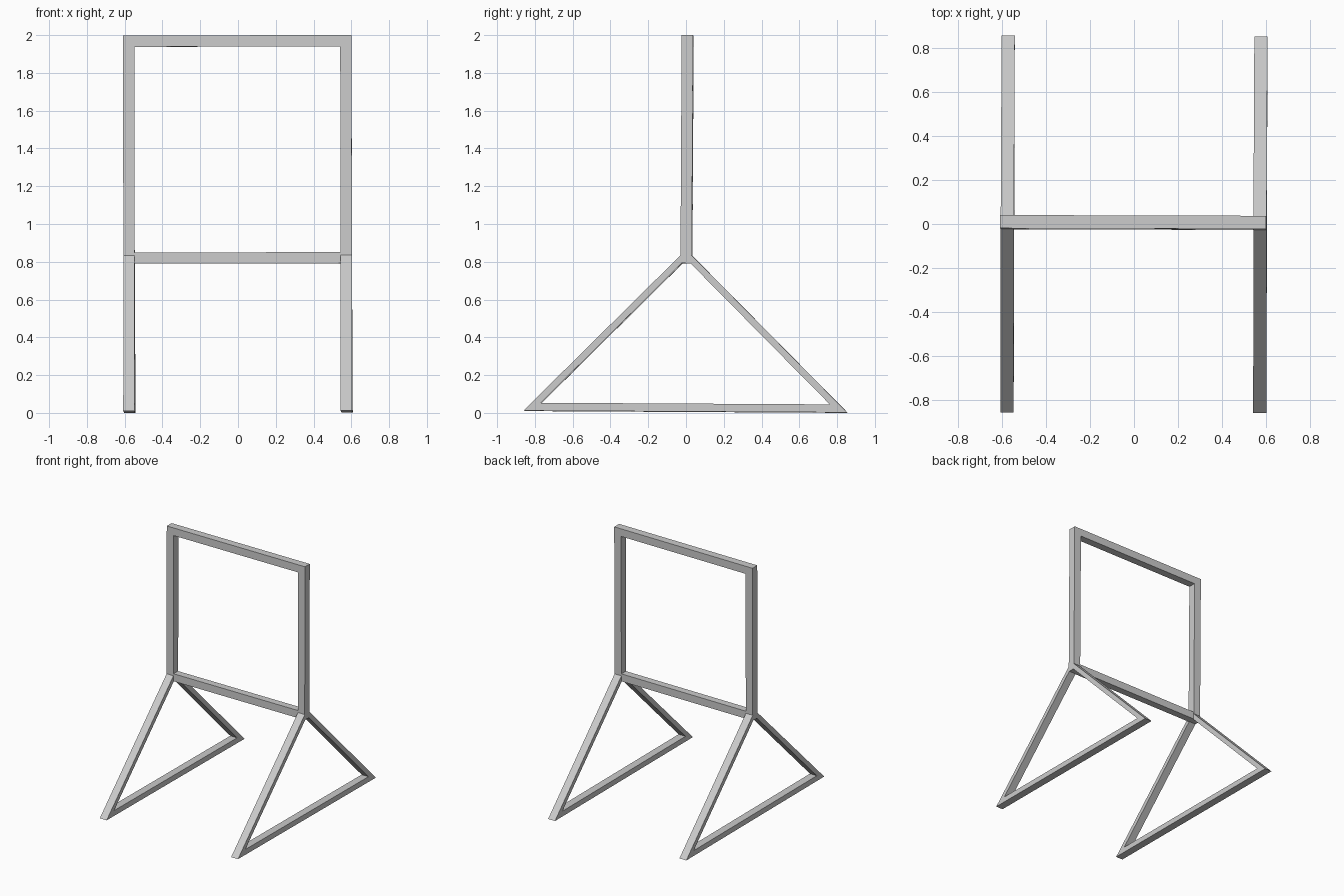
import bpy, bmesh
from mathutils import Euler, Matrix

if "Cube" in bpy.data.objects:
    bpy.data.objects.remove(bpy.data.objects["Cube"])

# The whole stand leans by a fraction of a degree
LEAN = Matrix.Translation((0, -0.002, 0)) @ Euler((-0.0055, -0.002, -0.003)).to_matrix().to_4x4()
W, T = 0.605, 0.06      # half width, tube size


def extrude(name, quads, vec):
    """Join flat quads/polygons and extrude them along vec into one solid."""
    bm = bmesh.new()
    for q in quads:
        bm.faces.new([bm.verts.new(p) for p in q])
    bmesh.ops.remove_doubles(bm, verts=bm.verts, dist=1e-5)
    ext = bmesh.ops.extrude_face_region(bm, geom=bm.faces[:], use_keep_orig=True)
    moved = [g for g in ext["geom"] if isinstance(g, bmesh.types.BMVert)]
    bmesh.ops.translate(bm, verts=moved, vec=vec)
    bmesh.ops.recalc_face_normals(bm, faces=bm.faces)
    bm.transform(LEAN)
    me = bpy.data.meshes.new(name)
    bm.to_mesh(me)
    bm.free()
    ob = bpy.data.objects.new(name, me)
    bpy.context.collection.objects.link(ob)
    return ob


# Upper frame: two posts and top rail, split with mitres
top, foot, i = 1.999, 0.835, W - T
extrude("upper_frame", [
    [(s * W, -T / 2, foot), (s * i, -T / 2, foot), (s * i, -T / 2, top - T), (s * W, -T / 2, top)][::s]
    for s in (1, -1)] + [
    [(-W, -T / 2, top), (W, -T / 2, top), (i, -T / 2, top - T), (-i, -T / 2, top - T)][::-1]],
    (0, T, 0))

# Lower cross rail between the side frames
extrude("lower_rail", [[(-i, -0.028, 0.791), (-i, 0.028, 0.791), (-i, 0.028, 0.85), (-i, -0.028, 0.85)]],
        (2 * i, 0, 0))

# Triangular side frames: mitred ring of base, two legs and apex block
outer = [(-0.857, 0.006), (0.857, 0.006), (0.028, foot), (-0.028, foot)]
inner = [(-0.765, 0.048), (0.765, 0.048), (0.023, 0.791), (-0.023, 0.791)]
for side, x in (("left", -W), ("right", i)):
    quads = []
    for k in range(4):
        n = (k + 1) % 4
        quads.append([(x, *p) for p in (outer[k], outer[n], inner[n], inner[k])])
    extrude(side + "_leg_frame", quads, (T, 0, 0))
